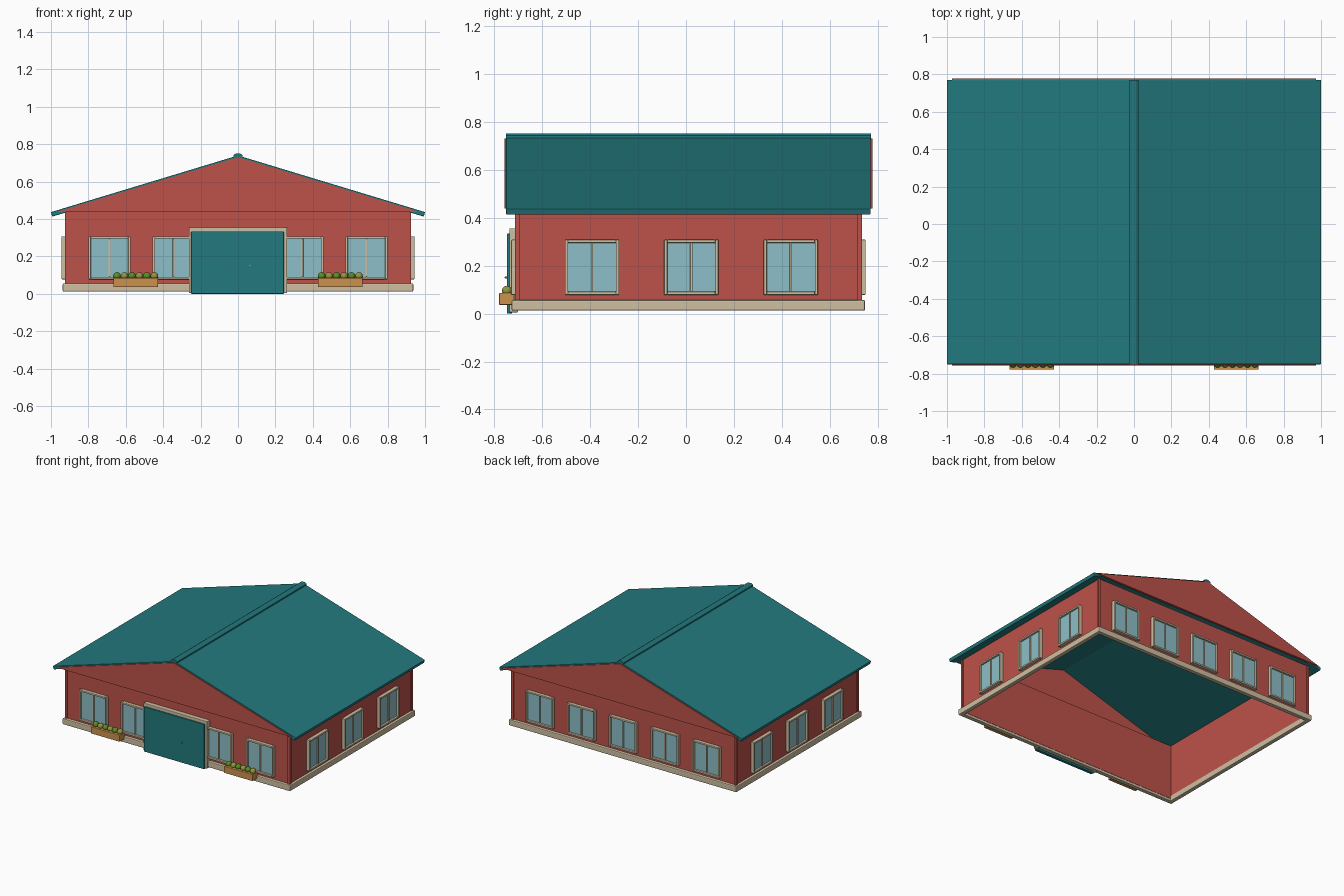
import bpy, bmesh, math
from mathutils import Matrix, Vector

if "Cube" in bpy.data.objects:
    bpy.data.objects.remove(bpy.data.objects["Cube"])


def mat(name, r, g, b):
    m = bpy.data.materials.new(name)
    m.diffuse_color = (r, g, b, 1)
    m.use_nodes = True
    m.node_tree.nodes["Principled BSDF"].inputs["Base Color"].default_value = m.diffuse_color
    return m


RED = mat("red wall", 0.51, 0.085, 0.067)
TEAL = mat("teal roof", 0.016, 0.19, 0.205)
BEIGE = mat("beige trim", 0.62, 0.52, 0.36)
GLASS = mat("pale blue glass", 0.27, 0.52, 0.58)
WOOD = mat("planter wood", 0.60, 0.29, 0.075)
GREEN = mat("leaf green", 0.10, 0.27, 0.02)
OLIVE = mat("olive leaf", 0.30, 0.30, 0.05)
METAL = mat("handle grey", 0.25, 0.25, 0.25)

YC = 0.01  # centre line of the building in y


def finish(name, bm, m, bevel=0.0, matrix=None):
    bmesh.ops.recalc_face_normals(bm, faces=bm.faces[:])
    me = bpy.data.meshes.new(name)
    bm.to_mesh(me)
    bm.free()
    me.materials.append(m)
    ob = bpy.data.objects.new(name, me)
    bpy.context.collection.objects.link(ob)
    if matrix:
        ob.matrix_world = matrix
    if bevel:
        mod = ob.modifiers.new("bevel", 'BEVEL')
        mod.width = bevel
        mod.segments = 2
    return ob


def add_box(bm, x0, x1, y0, y1, z0, z1):
    c = Vector(((x0 + x1) / 2, (y0 + y1) / 2, (z0 + z1) / 2))
    s = Matrix.Diagonal((x1 - x0, y1 - y0, z1 - z0, 1))
    return bmesh.ops.create_cube(bm, size=1, matrix=Matrix.Translation(c) @ s)["verts"]


def box(name, m, *dims, bevel=0.0, matrix=None):
    bm = bmesh.new()
    add_box(bm, *dims)
    return finish(name, bm, m, bevel, matrix)


def prism(name, m, pts, y0, y1, bevel=0.0):
    """Extrude an x-z profile along y."""
    bm = bmesh.new()
    f = bm.faces.new([bm.verts.new((x, y0, z)) for x, z in pts])
    ext = bmesh.ops.extrude_face_region(bm, geom=[f])["geom"]
    bmesh.ops.translate(bm, vec=(0, y1 - y0, 0),
                        verts=[v for v in ext if isinstance(v, bmesh.types.BMVert)])
    return finish(name, bm, m, bevel)


def ring(name, m, hx, hy, t, z0, z1, bevel=0.0):
    """Open rectangular ring of thickness t."""
    bm = bmesh.new()
    rows = []
    for inset, z in ((0, z0), (0, z1), (t, z1), (t, z0)):
        a, b = hx - inset, hy - inset
        rows.append([bm.verts.new((sx * a, YC + sy * b, z))
                     for sx, sy in ((-1, -1), (1, -1), (1, 1), (-1, 1))])
    for r in range(4):
        p, q = rows[r], rows[(r + 1) % 4]
        for i in range(4):
            j = (i + 1) % 4
            bm.faces.new((p[i], p[j], q[j], q[i]))
    return finish(name, bm, m, bevel)


# walls, foundation and corner posts (hollow, open underneath)
ring("walls", RED, 0.918, 0.715, 0.012, 0.03, 0.44)
ring("foundation", BEIGE, 0.937, 0.737, 0.032, 0.012, 0.056, 0.006)
for sx in (-1, 1):
    for sy in (-1, 1):
        x, y = sx * 0.917, YC + sy * 0.714
        box("corner_post", RED, x - 0.009, x + 0.009, y - 0.009, y + 0.009, 0.03, 0.44)

# roof slopes with ridge cap
prism("roof", TEAL, [(-1, 0.437), (0, 0.74), (1, 0.437), (0.993, 0.413), (0, 0.716), (-0.993, 0.413)],
      YC - 0.76, YC + 0.76, 0.003)
prism("ridge_cap", TEAL, [(-0.025, 0.742), (-0.012, 0.75), (0.012, 0.75), (0.025, 0.742),
                          (0.025, 0.728), (-0.025, 0.728)], YC - 0.761, YC + 0.761)

# thin gable panels just proud of the roof ends
for s in (-1, 1):
    prism("gable", RED, [(-0.972, 0.438), (0.972, 0.438), (0, 0.731)],
          YC + s * 0.75, YC + s * 0.767)


# windows: frame, mullion and glass, built facing -y at the origin
def window(matrix):
    w, h, t, d = 0.113, 0.115, 0.013, 0.024
    bm = bmesh.new()
    add_box(bm, -w, -w + t, -d, 0.004, -h, h)
    add_box(bm, w - t, w, -d, 0.004, -h, h)
    add_box(bm, -w + t, w - t, -d, 0.004, h - t, h)
    add_box(bm, -w + t, w - t, -d, 0.004, -h, -h + t)
    add_box(bm, -0.005, 0.005, -0.018, 0.0, -h + t, h - t)
    finish("window_frame", bm, BEIGE, 0.003, matrix)
    box("window_glass", GLASS, -w + t, w - t, -0.010, -0.003, -h + t, h - t, matrix=matrix)


def place(x, y, angle):
    window(Matrix.Translation((x, y, 0.193)) @ Matrix.Rotation(math.radians(angle), 4, 'Z'))


for x in (-0.687, -0.344, 0.344, 0.687):
    place(x, YC - 0.715, 0)
for x in (-0.687, -0.344, 0, 0.344, 0.687):
    place(x, YC + 0.715, 180)
for y in (-0.392, 0.022, 0.437):
    place(0.92, y, 90)
    place(-0.92, y, -90)

# sliding door with frame and handle
box("door_frame_top", BEIGE, -0.262, 0.262, -0.737, -0.70, 0.322, 0.355, bevel=0.004)
for s in (-1, 1):
    x = s * 0.252
    box("door_frame_side", BEIGE, x - 0.01, x + 0.01, -0.737, -0.70, 0.005, 0.33, bevel=0.003)
box("door", TEAL, -0.25, 0.245, -0.747, -0.725, 0.0, 0.333, bevel=0.002)
box("door_handle", METAL, 0.059, 0.067, -0.756, -0.746, 0.146, 0.154, bevel=0.002)

# planters with rounded shrubs
for s in (-1, 1):
    cx = s * 0.547
    bm = bmesh.new()
    for v in add_box(bm, -0.119, 0.119, -0.779, -0.716, 0.036, 0.086):
        v.co.x += cx
    finish("planter", bm, WOOD, 0.003)
    for i in range(6):
        bm = bmesh.new()
        bmesh.ops.create_uvsphere(bm, u_segments=14, v_segments=9, radius=0.021)
        for f in bm.faces:
            f.smooth = True
        finish("shrub", bm, OLIVE if i % 2 else GREEN, 0,
               Matrix.Translation((cx + (i - 2.5) * 0.04, -0.747, 0.095)))
